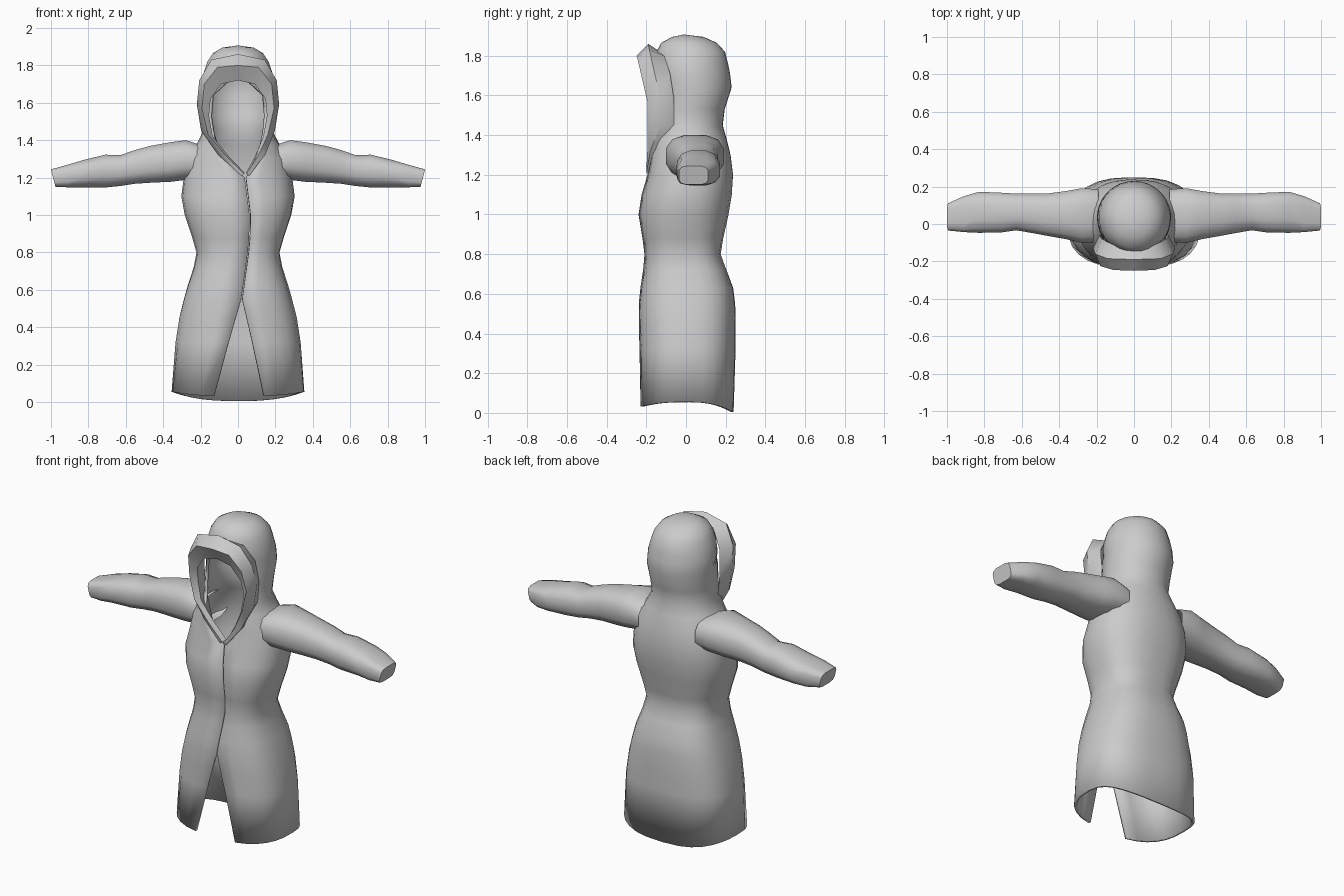
import bpy, bmesh, math

cube = bpy.data.objects.get("Cube")
if cube:
    bpy.data.objects.remove(cube)

grey = bpy.data.materials.new("plain grey cloth")
grey.diffuse_color = (0.6, 0.6, 0.6, 1)
grey.use_nodes = True
grey.node_tree.nodes["Principled BSDF"].inputs["Base Color"].default_value = (0.6, 0.6, 0.6, 1)


def loft(name, rings, closed=False, cap=False, thickness=0.0):
    """Skin a list of equal-length point rings into one smooth object."""
    bm = bmesh.new()
    rows = [[bm.verts.new(p) for p in ring] for ring in rings]
    n = len(rows[0])
    for a, b in zip(rows, rows[1:]):
        for j in range(n if closed else n - 1):
            k = (j + 1) % n
            bm.faces.new((a[j], a[k], b[k], b[j]))
    if cap:
        bm.faces.new(rows[-1])
    bmesh.ops.remove_doubles(bm, verts=bm.verts, dist=0.003)
    if closed:
        bmesh.ops.recalc_face_normals(bm, faces=bm.faces)
    mesh = bpy.data.meshes.new(name)
    bm.to_mesh(mesh)
    bm.free()
    mesh.materials.append(grey)
    obj = bpy.data.objects.new(name, mesh)
    bpy.context.collection.objects.link(obj)
    if thickness:
        mod = obj.modifiers.new("cloth thickness", 'SOLIDIFY')
        mod.thickness = thickness
        mod.offset = -1
    bpy.ops.object.select_all(action='DESELECT')
    obj.select_set(True)
    bpy.context.view_layer.objects.active = obj
    bpy.ops.object.shade_smooth_by_angle(angle=math.radians(45))


def spow(v, p):
    return math.copysign(abs(v) ** p, v)


# Front opening: height, centre x, half gap
opening = [(0.05, 0.005, 0.135), (0.55, 0.02, 0.003), (0.85, 0.062, 0.003),
           (1.0, 0.065, 0.003), (1.2, 0.04, 0.004), (1.38, 0.005, 0.12),
           (1.5, 0, 0.155), (1.64, 0, 0.14), (1.76, 0, 0), (1.92, 0, 0)]


def opening_at(z):
    for (z0, c0, g0), (z1, c1, g1) in zip(opening, opening[1:]):
        if z <= z1:
            f = (z - z0) / (z1 - z0)
            return c0 + (c1 - c0) * f, g0 + (g1 - g0) * f


def coat_ring(z, hw, yf, yb, n=26):
    """Section that is boxy at the skirt, round at the hood and open at the front."""
    p = 0.75 + 0.25 * min(1, max(0, (z - 0.8) / 0.8))
    centre, gap = opening_at(z)

    def angle(x):
        return math.asin(spow(x / hw, 1 / p))
    t0, t1 = angle(centre + gap), 2 * math.pi + angle(centre - gap)
    cy, ry = (yf + yb) / 2, (yb - yf) / 2
    pts = []
    for i in range(n + 1):
        t = t0 + (t1 - t0) * i / n
        c = math.cos(t)
        # the hem dips at the back and a little at the front
        dip = (0.05 if c < 0 else 0.025) * c * c if z < 0.1 else 0
        pts.append((hw * spow(math.sin(t), p), cy - ry * spow(c, p), z - dip))
    return pts


# Coat body and hood: height, half width, front y, back y
body = [
    (0.055, 0.355, -0.235, 0.24), (0.32, 0.335, -0.235, 0.25),
    (0.45, 0.315, -0.238, 0.25), (0.55, 0.29, -0.238, 0.248),
    (0.63, 0.267, -0.23, 0.238), (0.72, 0.237, -0.217, 0.205),
    (0.80, 0.222, -0.21, 0.175), (0.88, 0.245, -0.22, 0.188),
    (1.00, 0.285, -0.24, 0.215), (1.10, 0.303, -0.225, 0.232),
    (1.20, 0.29, -0.195, 0.238), (1.30, 0.27, -0.19, 0.225),
    (1.38, 0.22, -0.185, 0.205), (1.45, 0.187, -0.175, 0.185),
    (1.53, 0.193, -0.165, 0.195), (1.64, 0.198, -0.16, 0.23),
    (1.71, 0.195, -0.16, 0.222), (1.76, 0.185, -0.16, 0.212),
    (1.82, 0.165, -0.15, 0.197), (1.865, 0.135, -0.125, 0.155),
    (1.895, 0.085, -0.07, 0.09), (1.907, 0.001, -0.011, -0.009),
]
loft("coat_body_and_hood", [coat_ring(*row) for row in body], thickness=0.016)

# Hood rim: inner, front, outer and back points of the band, from throat to top
rim = [
    [(0.003, -0.165, 1.225), (0.006, -0.20, 1.22), (0.02, -0.20, 1.21), (0.03, -0.16, 1.22)],
    [(0.075, -0.165, 1.32), (0.09, -0.195, 1.32), (0.125, -0.18, 1.32), (0.13, -0.13, 1.33)],
    [(0.135, -0.165, 1.42), (0.16, -0.195, 1.43), (0.197, -0.13, 1.45), (0.175, -0.06, 1.45)],
    [(0.155, -0.165, 1.53), (0.193, -0.195, 1.57), (0.22, -0.13, 1.59), (0.185, -0.06, 1.58)],
    [(0.147, -0.185, 1.62), (0.18, -0.225, 1.70), (0.207, -0.16, 1.72), (0.172, -0.08, 1.71)],
    [(0.09, -0.20, 1.70), (0.11, -0.246, 1.79), (0.143, -0.185, 1.83), (0.115, -0.11, 1.80)],
]
rim_top = [(0, -0.2, 1.72), (0, -0.25, 1.80), (0, -0.19, 1.86), (0, -0.13, 1.82)]


def rim_side(s):
    """One side of the rim, drifting to the coat's closing line at the throat."""
    return [[(s * x + max(0, 0.04 - 0.2 * (pts[0][2] - 1.22)), y, z) for x, y, z in pts]
            for pts in rim]


loft("hood_rim", rim_side(1) + [rim_top] + rim_side(-1)[::-1], closed=True)

# Sleeves: x, front y, back y, bottom z, top z
sleeve = [
    (0.19, -0.10, 0.19, 1.20, 1.375), (0.28, -0.105, 0.195, 1.185, 1.403),
    (0.36, -0.085, 0.18, 1.175, 1.392), (0.47, -0.065, 0.165, 1.17, 1.372),
    (0.55, -0.05, 0.165, 1.165, 1.35), (0.63, -0.036, 0.165, 1.153, 1.322),
    (0.71, -0.048, 0.17, 1.145, 1.325), (0.83, -0.05, 0.175, 1.145, 1.295),
    (0.91, -0.045, 0.15, 1.147, 1.27), (0.988, -0.036, 0.112, 1.15, 1.245),
]


def sleeve_ring(side, x, y0, y1, z0, z1, n=12):
    """Rounded tube section that turns boxy and slanted at the cuff."""
    p = 0.75 if x < 0.9 else 0.5
    pts = []
    for i in range(n):
        t = 2 * math.pi * (i + 0.5) / n
        up = spow(math.sin(t), p)
        slant = 0.012 * up if x > 0.95 else 0
        pts.append((side * (x + slant), (y0 + y1) / 2 + (y1 - y0) / 2 * spow(math.cos(t), p),
                    (z0 + z1) / 2 + (z1 - z0) / 2 * up))
    return pts


for label, side in (("left_sleeve", 1), ("right_sleeve", -1)):
    loft(label, [sleeve_ring(side, *row) for row in sleeve], closed=True, cap=True)
